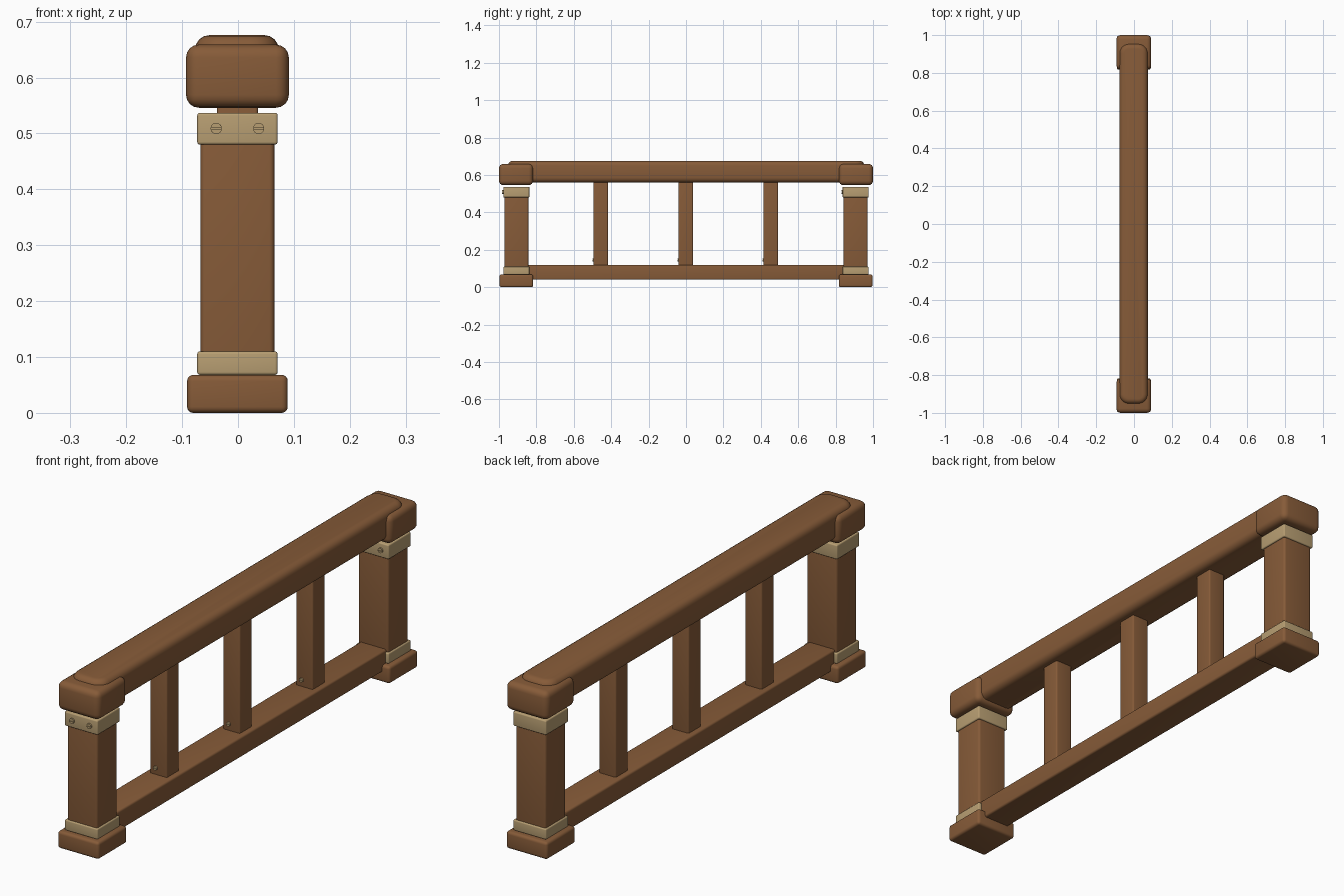
import bpy, bmesh, math
from mathutils import Matrix

cube = bpy.data.objects.get("Cube")
if cube:
    bpy.data.objects.remove(cube, do_unlink=True)


def material(name, color):
    m = bpy.data.materials.new(name)
    m.use_nodes = True
    m.diffuse_color = (*color, 1)
    m.node_tree.nodes["Principled BSDF"].inputs["Base Color"].default_value = (*color, 1)
    return m


WOOD = material("brown_wood", (0.24, 0.105, 0.04))
TAN = material("tan_fitting", (0.48, 0.345, 0.17))


def finish(name, bm, mat):
    bmesh.ops.recalc_face_normals(bm, faces=bm.faces)
    mesh = bpy.data.meshes.new(name)
    bm.to_mesh(mesh)
    bm.free()
    mesh.materials.append(mat)
    obj = bpy.data.objects.new(name, mesh)
    bpy.context.collection.objects.link(obj)
    bpy.ops.object.select_all(action='DESELECT')
    obj.select_set(True)
    bpy.context.view_layer.objects.active = obj
    bpy.ops.object.shade_smooth_by_angle(angle=math.radians(40))
    return obj


def block(name, x, y, z, mat, radius, corner=0):
    """Rounded box between (low, high) pairs; corner rounds the plan outline first."""
    bm = bmesh.new()
    bmesh.ops.create_cube(bm, size=1)
    for v in bm.verts:
        for i, (low, high) in enumerate((x, y, z)):
            v.co[i] = high if v.co[i] > 0 else low
    edges = bm.edges[:]
    if corner:
        upright = [e for e in edges if abs(e.verts[0].co.z - e.verts[1].co.z) > 1e-4]
        bmesh.ops.bevel(bm, geom=upright, offset=corner, segments=6, profile=0.5, affect='EDGES')
        edges = [e for e in bm.edges if abs(e.verts[0].co.z - e.verts[1].co.z) < 1e-4]
    bmesh.ops.bevel(bm, geom=edges, offset=radius, segments=4, profile=0.5,
                    affect='EDGES', clamp_overlap=True)
    return finish(name, bm, mat)


def screw(name, x, y, z, r):
    """Slotted head facing the front: a thin disc carrying two raised half discs."""
    bm = bmesh.new()
    turn = Matrix.Translation((x, y, z)) @ Matrix.Rotation(math.pi / 2, 4, 'X')
    bmesh.ops.create_cone(bm, cap_ends=True, segments=20, radius1=r, radius2=r,
                          depth=0.006, matrix=turn)
    a0 = math.asin(0.15)
    for side in (1, -1):
        arc = [a0 + (math.pi - 2 * a0) * i / 10 for i in range(11)]
        face = bm.faces.new([bm.verts.new((x + r * math.cos(a), y, z + side * r * math.sin(a)))
                             for a in arc])
        out = bmesh.ops.extrude_face_region(bm, geom=[face])["geom"]
        for v in out:
            if isinstance(v, bmesh.types.BMVert):
                v.co.y -= 0.006
    return finish(name, bm, TAN)


def span(center, half):
    return (center - half, center + half)


CX = -0.001

# End posts with plinth, collars, cap and screws
for end, s in (("front", -1), ("back", 1)):
    y = s * 0.907
    block(end + "_base", span(CX, 0.09), span(y, 0.09), (0, 0.068), WOOD, 0.011)
    block(end + "_post", span(CX, 0.066), span(y, 0.064), (0.05, 0.52), WOOD, 0.009)
    block(end + "_lower_collar", span(CX, 0.072), span(y, 0.07), (0.068, 0.11), TAN, 0.005)
    block(end + "_upper_collar", span(CX, 0.072), span(y, 0.07), (0.48, 0.537), TAN, 0.005)
    block(end + "_cap", span(CX, 0.092), span(s * 0.909, 0.091), (0.546, 0.659), WOOD, 0.023)
    for side, dx in (("right", -0.038), ("left", 0.038)):
        screw(f"{end}_collar_screw_{side}", CX + dx, y - 0.07, 0.509, 0.01)

# Rails
block("top_rail", span(CX - 0.001, 0.075), span(0.001, 0.953), (0.56, 0.676), WOOD, 0.026, 0.05)
block("bottom_rail", span(CX, 0.058), span(0, 0.86), (0.04, 0.12), WOOD, 0.008)

# Balusters
for i, y in enumerate((-0.456, -0.001, 0.453)):
    block(f"baluster_{i + 1}", span(CX, 0.037), span(y, 0.039), (0.1, 0.6), WOOD, 0.006)
    screw(f"baluster_screw_{i + 1}", -0.012, y - 0.039, 0.146, 0.008)
